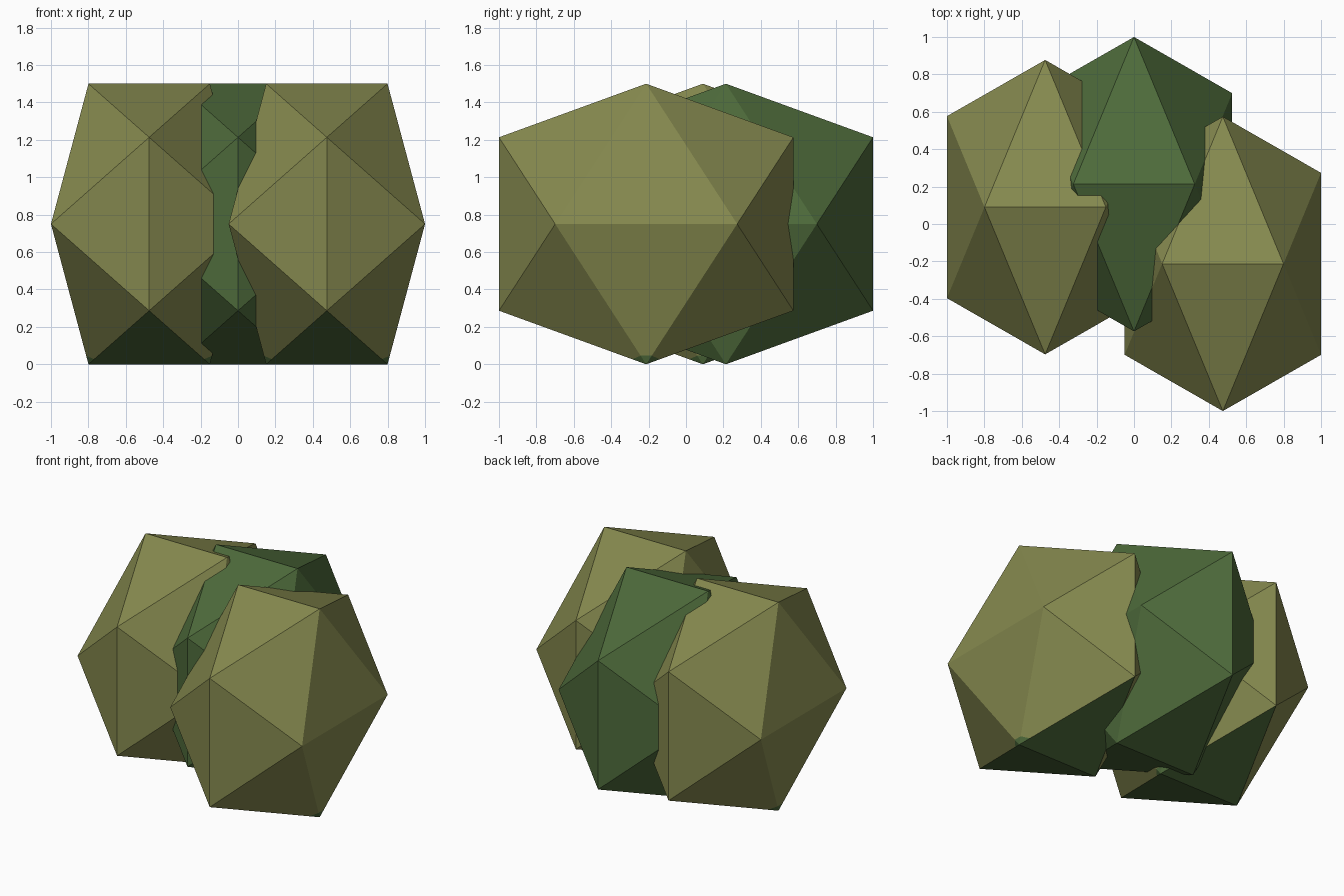
import bpy, bmesh
from mathutils import Vector

if "Cube" in bpy.data.objects:
    bpy.data.objects.remove(bpy.data.objects["Cube"])

PHI = (1 + 5 ** 0.5) / 2
RX, RY, RZ = 0.525, 0.787, 0.75   # half sizes of every clump


def linear(c):
    c /= 255
    return c / 12.92 if c <= 0.04045 else ((c + 0.055) / 1.055) ** 2.4


def material(name, rgb):
    m = bpy.data.materials.new(name)
    m.diffuse_color = (*[linear(c) for c in rgb], 1)
    m.use_nodes = True
    m.node_tree.nodes["Principled BSDF"].inputs["Base Color"].default_value = m.diffuse_color
    return m


olive = material("olive_leaf", (134, 138, 79))
green = material("deep_green_leaf", (78, 107, 59))


def clump(name, centre, top, under):
    """Stretched icosahedron from three golden rectangles, edge upwards."""
    bm = bmesh.new()
    for a in (-1, 1):
        for b in (-1, 1):
            bm.verts.new((a * RX / PHI, 0, b * RZ))
            bm.verts.new((0, a * RY, b * RZ / PHI))
            bm.verts.new((a * RX, b * RY / PHI, 0))
    bmesh.ops.convex_hull(bm, input=bm.verts[:])

    # Small cut around each bottom corner for the darker tips
    tips = []
    if top != under:
        for s in (-1, 1):
            corner = Vector((s * RX / PHI, 0, -RZ))
            n = Vector((s * 0.4, 0, -0.917))
            p = corner - n * 0.037
            bmesh.ops.bisect_plane(bm, geom=bm.verts[:] + bm.edges[:] + bm.faces[:],
                                   plane_co=p, plane_no=n)
            tips.append((p, n))
    bmesh.ops.recalc_face_normals(bm, faces=bm.faces[:])

    # Underside pair of faces and the corner tips take the second colour
    for f in bm.faces:
        c = f.calc_center_median()
        below = f.normal.z < -0.7 and abs(f.normal.x) < 0.05
        tip = any((c - p).dot(n) > 0 for p, n in tips)
        f.material_index = int(below or tip)

    mesh = bpy.data.meshes.new(name)
    bm.to_mesh(mesh)
    bm.free()
    mesh.materials.append(top)
    mesh.materials.append(under)
    ob = bpy.data.objects.new(name, mesh)
    ob.location = centre
    bpy.context.collection.objects.link(ob)


# Three overlapping leaf clumps
clump("left_leaf_clump", (-0.475, 0.09, RZ), olive, green)
clump("right_leaf_clump", (0.475, -0.213, RZ), olive, green)
clump("middle_leaf_clump", (0, 0.213, RZ), green, green)
